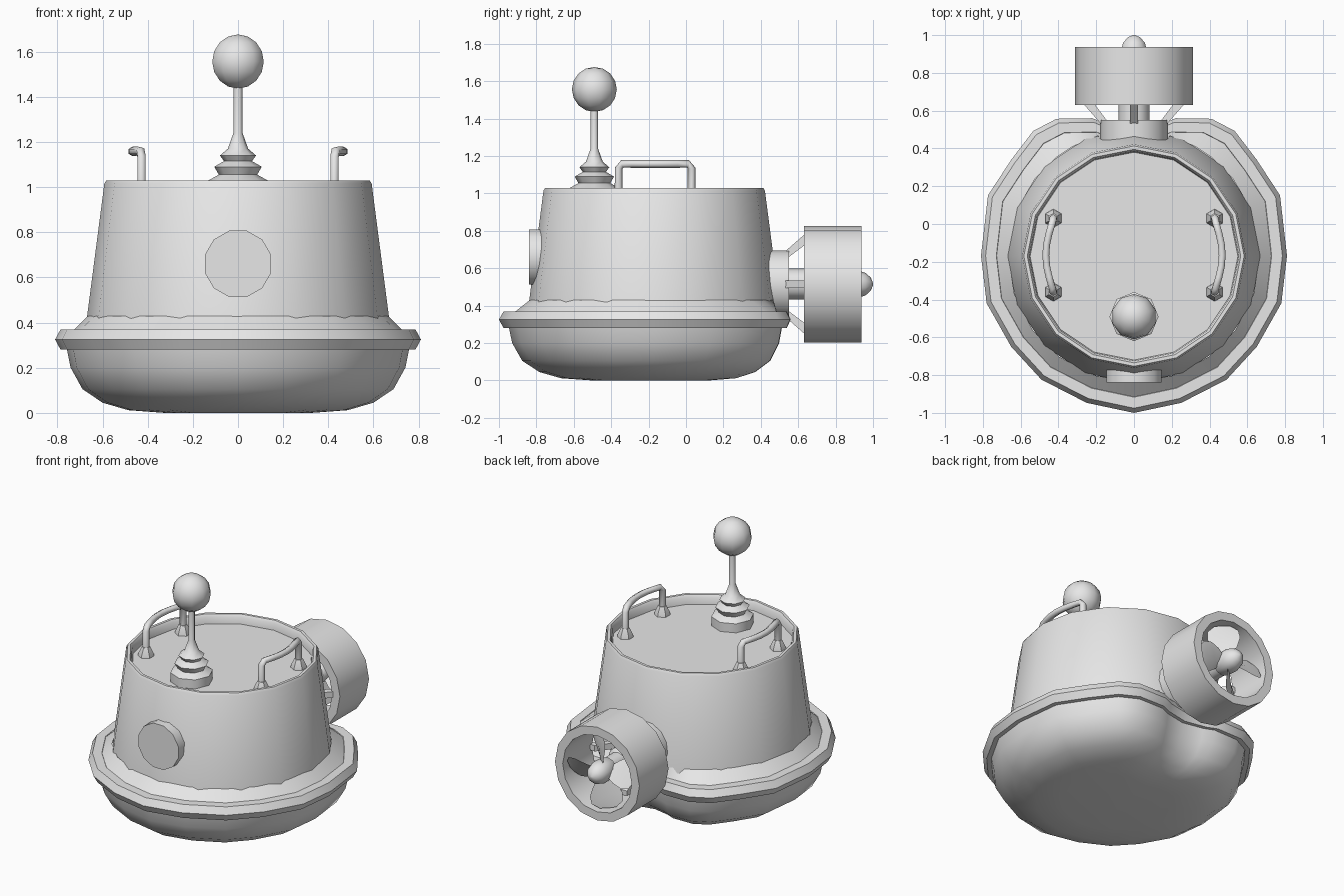
import bpy, bmesh, math
from mathutils import Vector, Matrix

if "Cube" in bpy.data.objects:
    bpy.data.objects.remove(bpy.data.objects["Cube"])

grey = bpy.data.materials.new("plain_grey")
grey.diffuse_color = (0.8, 0.8, 0.8, 1)
grey.use_nodes = True
grey.node_tree.nodes["Principled BSDF"].inputs["Base Color"].default_value = grey.diffuse_color
CY = -0.17           # centre line of hull and cabin
MZ = 0.515           # height of the propeller axis


def finish(bm, name, angle=40):
    bmesh.ops.recalc_face_normals(bm, faces=bm.faces)
    me = bpy.data.meshes.new(name)
    bm.to_mesh(me)
    bm.free()
    me.materials.append(grey)
    ob = bpy.data.objects.new(name, me)
    bpy.context.collection.objects.link(ob)
    bpy.ops.object.select_all(action='DESELECT')
    ob.select_set(True)
    bpy.context.view_layer.objects.active = ob
    bpy.ops.object.shade_smooth_by_angle(angle=math.radians(angle))
    return ob


def loft(name, rings, cap_start=False, cap_end=False, closed=False, angle=40):
    """Skin a list of equal-length point rings."""
    bm = bmesh.new()
    vs = [[bm.verts.new(p) for p in r] for r in rings]
    n = len(vs[0])
    pairs = list(zip(vs, vs[1:])) + ([(vs[-1], vs[0])] if closed else [])
    for a, b in pairs:
        for i in range(n):
            j = (i + 1) % n
            bm.faces.new((a[i], a[j], b[j], b[i]))
    if cap_start:
        bm.faces.new(vs[0])
    if cap_end:
        bm.faces.new(vs[-1])
    return finish(bm, name, angle)


def circle(r, h, n, x=0, y=0):
    return [Vector((x + r * math.sin(2 * math.pi * i / n),
                    y - r * math.cos(2 * math.pi * i / n), h)) for i in range(n)]


def lathe_y(name, profile, n, z, phase=0, **kw):
    """Turn (radius, y) pairs about an axis parallel to y."""
    rings = [[Vector((r * math.sin(2 * math.pi * (i + phase) / n), y,
                      z + r * math.cos(2 * math.pi * (i + phase) / n)))
              for i in range(n)] for r, y in profile]
    return loft(name, rings, **kw)


def tube(name, path, r, n=6):
    rings = []
    for i, p in enumerate(path):
        t = (path[min(i + 1, len(path) - 1)] - path[max(i - 1, 0)]).normalized()
        u = t.cross(Vector((1, 0, 0))).normalized()
        v = t.cross(u)
        rings.append([p + r * (math.cos(2 * math.pi * k / n) * u
                               + math.sin(2 * math.pi * k / n) * v) for k in range(n)])
    return loft(name, rings, True, True, angle=65)


# Hull plan: half outline, mirrored; the stern is notched for the motor
half = [(0, -1), (.25, -.947), (.49, -.824), (.65, -.65), (.78, -.42), (.81, -.168),
        (.773, .152), (.65, .34), (.533, .493), (.41, .557), (.22, .56), (.15, .53), (0, .5)]
plan = half + [(-x, y) for x, y in half[-2:0:-1]]


def plan_ring(s, z):
    return [Vector((x * s, CY + (y - CY) * s, z)) for x, y in plan]


# Rounded lower hull
loft("hull", [plan_ring(s, z) for s, z in
              [(.4, 0), (.6, .012), (.74, .045), (.85, .105), (.915, .2), (.94, .3)]],
     cap_start=True, cap_end=True)

# Bumper with hexagonal section
loft("bumper", [plan_ring(s, z) for s, z in
                [(.97, .28), (1, .325), (.97, .37), (.9, .37), (.87, .325), (.9, .28)]],
     closed=True)

# Sloping side deck between bumper and cabin
outer = plan_ring(.9, .365)
inner = []
for p in outer:
    d = Vector((p.x, p.y - CY, 0))
    d *= min(.665, .97 * d.length) / d.length
    inner.append(Vector((d.x, CY + d.y, .43)))
loft("side_deck", [outer, inner])

# Tapered cabin with raised rim and recessed roof
loft("cabin", [circle(r, z, 16, 0, CY) for r, z in
               [(.672, .40), (.668, .43), (.592, 1.015), (.583, 1.03),
                (.565, 1.03), (.555, 1.015), (.55, .97)]], cap_end=True)

# Front porthole
lathe_y("porthole", [(.152, -.70), (.152, -.84)], 12, .66, 0.5,
        cap_start=True, cap_end=True)

# Stepped antenna with ball
ant = [(.13, .965), (.13, 1.03), (.085, 1.055), (.105, 1.09), (.062, 1.115),
       (.08, 1.14), (.045, 1.17), (.02, 1.24), (.02, 1.46)]
loft("antenna", [circle(r, z, 8, 0, -.49) for r, z in ant], True, True, angle=50)
bm = bmesh.new()
bmesh.ops.create_uvsphere(bm, u_segments=10, v_segments=8, radius=.12,
                          matrix=Matrix.Translation((0, -.49, 1.556)))
finish(bm, "antenna_ball", 60)

# Roof handrails with conical feet
for s, side in ((1, "right"), (-1, "left")):
    ys, ye = .03, -.36
    path = [Vector((s * .427, ys, .965)), Vector((s * .427, ys, 1.135))]
    for k in range(7):
        f = k / 6
        bulge = math.sin(math.pi * f) * .035
        path.append(Vector((s * (.432 + bulge), ys - .02 + f * (ye - ys + .04), 1.158)))
    path += [Vector((s * .427, ye, 1.135)), Vector((s * .427, ye, .965))]
    tube(side + "_handrail", path, .021)
    for y, end in ((ys, "rear"), (ye, "front")):
        loft(f"{side}_{end}_handrail_foot",
             [circle(r, z, 6, s * .427, y) for r, z in [(.05, .965), (.047, .985), (.026, 1.03)]],
             True, True)

# Motor mount, shaft and duct
lathe_y("motor_mount", [(.18, .40), (.18, .55)], 16, MZ, cap_start=True, cap_end=True)
lathe_y("shaft", [(.083, .5), (.083, .70), (.06, .72), (.06, .86)], 12, MZ,
        cap_start=True, cap_end=True)
lathe_y("duct", [(.312, .63), (.312, .937), (.255, .937), (.255, .63)], 16, MZ, closed=True)
lathe_y("propeller_hub", [(.045, .80), (.07, .83), (.073, .92), (.06, .96), (.035, .988), (.006, 1)],
        10, MZ, cap_start=True, cap_end=True, angle=50)

# Four diagonal struts from mount to duct
for k in range(4):
    rot = Matrix.Translation((0, 0, MZ)) @ Matrix.Rotation(k * math.pi / 2, 4, 'Y')
    rings = [[rot @ Vector((x, y, z)) for x, z in
              ((a, -.02), (b, -.02), (b, .02), (a, .02))]
             for a, b, y in ((.13, .175, .53), (.22, .28, .65))]
    loft(f"strut_{k + 1}", rings, True, True)

# Four pitched paddle blades
for k in range(4):
    rot = Matrix.Translation((0, .875, MZ)) @ Matrix.Rotation(k * math.pi / 2 + .15, 4, 'Y')
    rings = []
    for r, w, pitch in ((.04, .035, 50), (.10, .075, 42), (.16, .10, 36), (.21, .095, 32), (.243, .05, 30)):
        a = math.radians(pitch)
        rings.append([rot @ Vector((r, c * math.sin(a) + t * math.cos(a),
                                    c * math.cos(a) - t * math.sin(a)))
                      for c, t in ((-w, 0), (0, .008), (w, 0), (0, -.008))])
    loft(f"propeller_blade_{k + 1}", rings, True, True)
